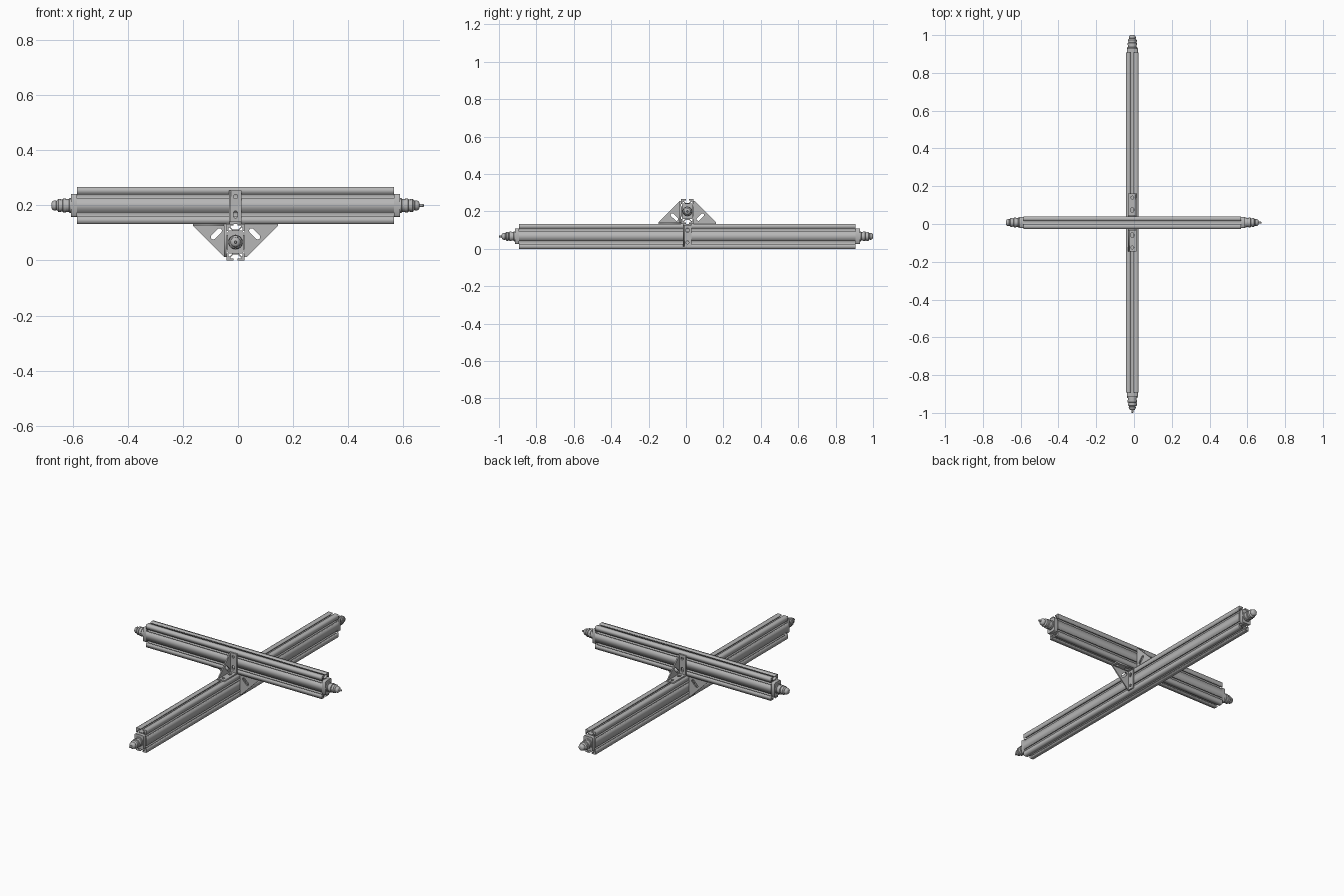
import bpy, bmesh, math
from mathutils import Matrix, Vector

if "Cube" in bpy.data.objects:
    bpy.data.objects.remove(bpy.data.objects["Cube"])

X, Y, Z = Vector((1, 0, 0)), Vector((0, 1, 0)), Vector((0, 0, 1))
W, H = 0.033, 0.0666          # half width and half height of a beam
CX, CY = -0.009, 0.0075       # crossing point of the beams
Z1 = 2 * H                    # height where the beams touch
S = 20                        # shapes are filled at a larger scale for precision

grey = bpy.data.materials.new("aluminium grey")
grey.diffuse_color = (0.47, 0.47, 0.47, 1)
grey.use_nodes = True
grey.node_tree.nodes["Principled BSDF"].inputs["Base Color"].default_value = grey.diffuse_color


def finish(name, bm, matrix):
    bmesh.ops.remove_doubles(bm, verts=bm.verts, dist=1e-5)
    bmesh.ops.transform(bm, matrix=matrix, verts=bm.verts)
    bmesh.ops.recalc_face_normals(bm, faces=bm.faces)
    mesh = bpy.data.meshes.new(name)
    bm.to_mesh(mesh)
    bm.free()
    mesh.materials.append(grey)
    ob = bpy.data.objects.new(name, mesh)
    bpy.context.collection.objects.link(ob)
    return ob


def frame(origin, u, v, n):
    m = Matrix((u, v, n)).transposed().to_4x4()
    m.translation = origin
    return m


def plate(name, loops, depth, origin, u, v, n):
    """Fill outline loops (holes allowed) and extrude them along n."""
    cu = bpy.data.curves.new(name, 'CURVE')
    cu.dimensions = '2D'
    cu.fill_mode = 'BOTH'
    cu.extrude = depth / 2 * S
    for loop in loops:
        sp = cu.splines.new('POLY')
        sp.points.add(len(loop) - 1)
        for p, (a, b) in zip(sp.points, loop):
            p.co = (a * S, b * S, 0, 1)
        sp.use_cyclic_u = True
    tmp = bpy.data.objects.new("temp", cu)
    bpy.context.collection.objects.link(tmp)
    dg = bpy.context.evaluated_depsgraph_get()
    me = bpy.data.meshes.new_from_object(tmp.evaluated_get(dg))
    bm = bmesh.new()
    bm.from_mesh(me)
    bpy.data.objects.remove(tmp)
    bpy.data.curves.remove(cu)
    bpy.data.meshes.remove(me)
    return finish(name, bm, frame(origin + n * depth / 2, u, v, n) @ Matrix.Scale(1 / S, 4))


def slot_hole(cx, cy, r, half, angle):
    """Rounded slot outline; half = 0 gives a round hole."""
    pts = []
    for end in (0, 1):
        for i in range(9):
            t = -math.pi / 2 + math.pi * (i + (0.5 if half == 0 else 0)) / 8.5 + end * math.pi
            x, y = r * math.cos(t) + (half if end == 0 else -half), r * math.sin(t)
            pts.append((cx + x * math.cos(angle) - y * math.sin(angle),
                        cy + x * math.sin(angle) + y * math.cos(angle)))
    return pts


def beam_profile():
    """T-slot cross-section: one slot on each narrow side, two on each wide side."""
    slot = [(-.0073, 0), (-.0073, .007), (-.019, .007), (-.019, .011), (-.009, .021)]
    slot += [(-t, d) for t, d in reversed(slot)]
    pts = []
    for k in range(4):                       # bottom, right, top, left
        a = k * math.pi / 2
        along, dist = (W, H) if k % 2 == 0 else (H, W)
        edge = [(-along, 0)]
        for c in ((0,) if k % 2 == 0 else (-H / 2, H / 2)):
            edge += [(c + t, d) for t, d in slot]
        for t, d in edge:
            y = d - dist
            pts.append((t * math.cos(a) - y * math.sin(a), t * math.sin(a) + y * math.cos(a)))
    return pts


def lathe(name, prof, origin, u, v, n, steps=28):
    bm = bmesh.new()
    vs = [bm.verts.new((r, 0, z)) for z, r in prof]
    es = [bm.edges.new(p) for p in zip(vs, vs[1:])]
    bmesh.ops.spin(bm, geom=vs + es, cent=(0, 0, 0), axis=(0, 0, 1),
                   angle=2 * math.pi, steps=steps)
    ob = finish(name, bm, frame(origin, u, v, n))
    ob.data.shade_smooth()
    ob.data.set_sharp_from_angle(angle=math.radians(35))
    return ob


CONNECTOR = [(0, 0), (0, .027), (.006, .027), (.008, .023), (.018, .023), (.018, .026),
             (.029, .026), (.031, .021), (.036, .021), (.037, .024), (.046, .024),
             (.049, .020), (.052, .017), (.055, .019), (.063, .018), (.069, .014),
             (.0715, .008), (.0715, 0)]
TIP = [(.07, 0), (.07, .0055), (.084, .0055), (.0865, .003), (.0865, 0)]


def beam(label, centre, half, n, tip_sign):
    u = Z.cross(n)
    plate(label + "_beam", [beam_profile()], 2 * half, centre - n * half, u, Z, n)
    # end block and stepped plug on both ends
    pw, ph, c = .029, .0415, .005
    block = [(pw - c, -ph), (pw, c - ph), (pw, ph - c), (pw - c, ph),
             (c - pw, ph), (-pw, ph - c), (-pw, c - ph), (c - pw, -ph)]
    for s, side in ((1, "positive"), (-1, "negative")):
        d = n * s
        uu = Z.cross(d)
        plate(f"{label}_end_block_{side}", [block], .0215, centre + d * half, uu, Z, d)
        o = centre + d * (half + .0215)
        lathe(f"{label}_plug_{side}", CONNECTOR, o, uu, Z, d)
        if s == tip_sign:
            lathe(f"{label}_plug_tip", TIP, o, uu, Z, d, 16)


def bracket(label, o, a, b, w):
    """Angle bracket: two drilled flanges and one triangular web on the w side."""
    L, t, hw = .121, .008, .0225
    rect = [(0, -hw), (L, -hw), (L, hw), (0, hw)]
    loops = [rect, slot_hole(.034, 0, .008, .005, 0), slot_hole(.099, 0, .008, 0, 0)]
    plate(label + "_bracket_flange_a", [[(y, x) for x, y in lp] for lp in loops], t, o, w, a, b)
    plate(label + "_bracket_flange_b", loops, t, o, b, w, a)
    web = [(0, 0), (L, 0), (L, t), (t, L), (0, L)]
    plate(label + "_bracket_web", [web, slot_hole(.0365, .0365, .009, .016, math.pi / 4)],
          .007, o + w * (hw - .0065), a, b, w)


# crossing beams: short one on top, long one below
beam("upper", Vector((CX, CY, Z1 + H)), .576, X, 1)
beam("lower", Vector((CX, CY, H)), .900, Y, -1)

# four corner brackets
bracket("front", Vector((CX, CY - W, Z1)), -Y, Z, -X)
bracket("back", Vector((CX, CY + W, Z1)), Y, Z, X)
bracket("right", Vector((CX + W, CY, Z1)), -Z, X, -Y)
bracket("left", Vector((CX - W, CY, Z1)), -Z, -X, Y)
